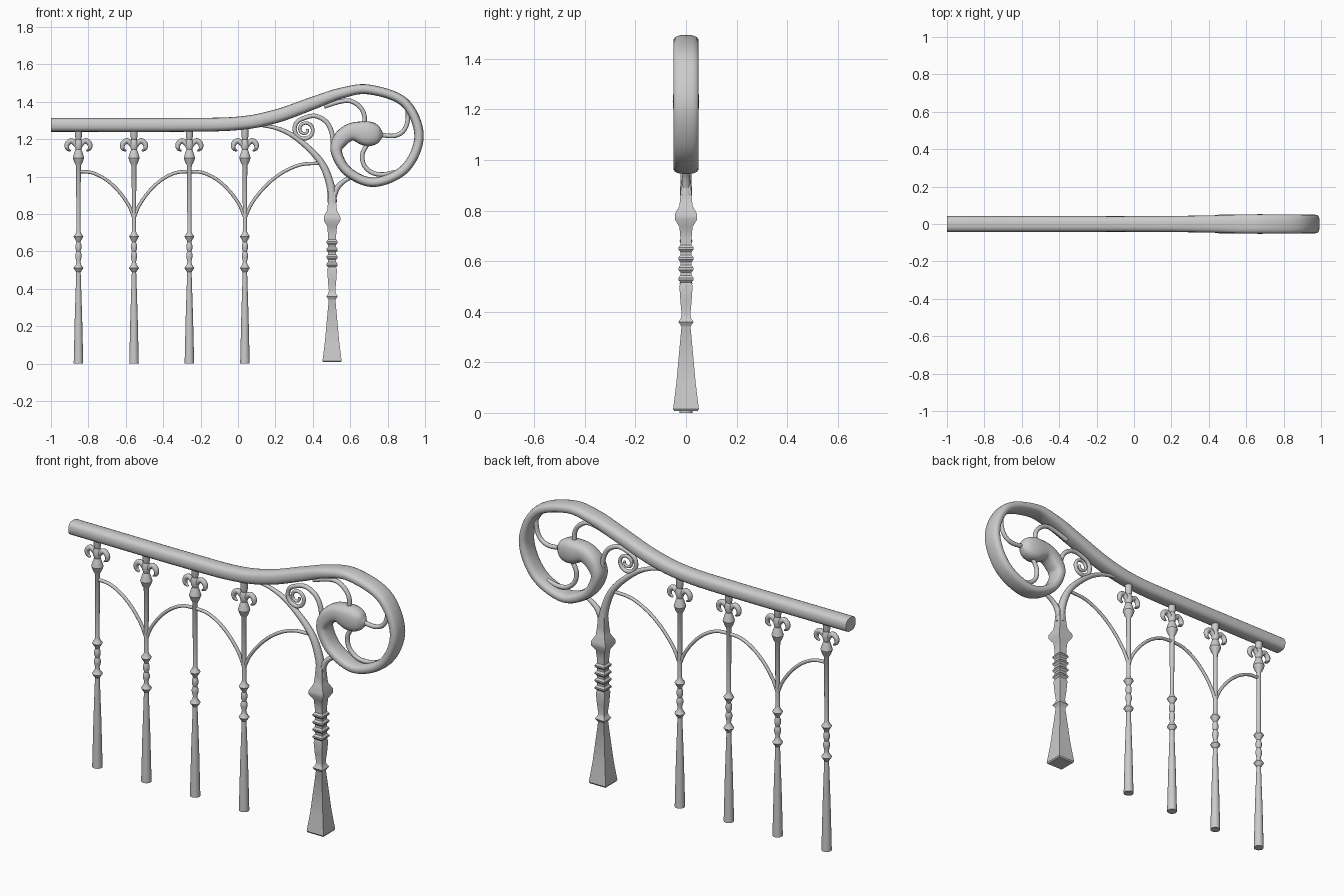
import bpy, bmesh, math
from mathutils import Vector

if "Cube" in bpy.data.objects:
    bpy.data.objects.remove(bpy.data.objects["Cube"])

metal = bpy.data.materials.new("grey metal")
metal.use_nodes = True
metal.diffuse_color = (0.6, 0.6, 0.6, 1)
metal.node_tree.nodes["Principled BSDF"].inputs["Base Color"].default_value = (0.6, 0.6, 0.6, 1)


def skin(name, rings, angle=40):
    """Join equal vertex rings into a capped, smooth-shaded solid."""
    bm = bmesh.new()
    loops = [[bm.verts.new(p) for p in ring] for ring in rings]
    n = len(loops[0])
    for a, b in zip(loops, loops[1:]):
        for i in range(n):
            j = (i + 1) % n
            bm.faces.new((a[i], a[j], b[j], b[i]))
    bm.faces.new(loops[0][::-1])
    bm.faces.new(loops[-1])
    bmesh.ops.recalc_face_normals(bm, faces=bm.faces)
    mesh = bpy.data.meshes.new(name)
    bm.to_mesh(mesh)
    bm.free()
    mesh.materials.append(metal)
    obj = bpy.data.objects.new(name, mesh)
    bpy.context.collection.objects.link(obj)
    bpy.ops.object.select_all(action="DESELECT")
    obj.select_set(True)
    bpy.context.view_layer.objects.active = obj
    bpy.ops.object.shade_smooth_by_angle(angle=math.radians(angle))
    return obj


def spline(points, steps):
    """Catmull-Rom curve through points of any size."""
    pts = [Vector(p) for p in points]
    pts = [2 * pts[0] - pts[1]] + pts + [2 * pts[-1] - pts[-2]]
    out = []
    for a, b, c, d in zip(pts, pts[1:], pts[2:], pts[3:]):
        for s in range(steps):
            t = s / steps
            out.append(0.5 * (2 * b + (c - a) * t + (2 * a - 5 * b + 4 * c - d) * t ** 2
                              + (3 * b - a - 3 * c + d) * t ** 3))
    return out + [pts[-2]]


def sweep(name, points, steps=7, sides=10, power=1.0):
    """Sweep a rounded section along x, z, half thickness, half depth."""
    path = spline(points, steps)
    rings = []
    for i, p in enumerate(path):
        d = path[min(i + 1, len(path) - 1)] - path[max(i - 1, 0)]
        t = Vector((d[0], d[1])).normalized()
        ring = []
        for k in range(sides):
            a = math.tau * k / sides
            c, s = math.cos(a), math.sin(a)
            u = math.copysign(abs(c) ** power, c) * p[2]
            v = math.copysign(abs(s) ** power, s) * p[3]
            ring.append((p[0] - t.y * u, v, p[1] + t.x * u))
        rings.append(ring)
    return skin(name, rings)


def tube(name, points, r0, r1=None):
    """Round bar tapering from r0 to r1 through x, z points."""
    r1 = r0 if r1 is None else r1
    last = len(points) - 1
    rs = [r0 + (r1 - r0) * i / last for i in range(last + 1)]
    return sweep(name, [(x, z, r, r) for (x, z), r in zip(points, rs)])


def turn(name, x, profile, sides):
    """Turned post from (z, half width) pairs; four sides gives a square post."""
    k = 1 / math.cos(math.pi / 4) if sides == 4 else 1
    rings = [[(x + r * k * math.cos(math.tau * (i + 0.5) / sides),
               r * k * math.sin(math.tau * (i + 0.5) / sides), z)
              for i in range(sides)] for z, r in profile]
    return skin(name, rings, 35)


# Handrail rolling into the end scroll and its bulb
sweep("handrail", [
    (-1, 1.277, .037, .042), (-.31, 1.277, .037, .042), (0, 1.285, .036, .042),
    (.2, 1.322, .036, .043), (.4, 1.393, .034, .046), (.55, 1.446, .029, .05),
    (.7, 1.466, .026, .05), (.89, 1.397, .025, .05), (.968, 1.22, .025, .05),
    (.895, 1.045, .025, .05), (.73, .97, .025, .05), (.59, 1.025, .026, .05),
    (.527, 1.13, .03, .05), (.55, 1.2, .042, .05), (.61, 1.24, .048, .05),
    (.69, 1.23, .066, .052), (.745, 1.225, .05, .04), (.774, 1.223, .012, .012),
], steps=8, sides=20, power=0.75)

# Slender turned balusters with hooked finials
baluster = [(0, .026), (.25, .02), (.49, .012), (.495, .016), (.512, .027), (.53, .014),
            (.545, .011), (.57, .017), (.585, .017), (.6, .011), (.615, .016),
            (.635, .016), (.65, .011), (.66, .015), (.68, .027), (.698, .014),
            (.71, .011), (1.06, .013), (1.075, .022), (1.1, .031), (1.13, .022),
            (1.145, .016), (1.16, .021), (1.185, .021), (1.2, .015), (1.215, .019), (1.27, .019)]
columns = [-.853, -.556, -.26, .037]
for n, x in enumerate(columns, 1):
    turn(f"baluster_{n}", x, baluster, 16)
    for side, s in (("left", 1), ("right", -1)):
        sweep(f"finial_hook_{side}_{n}", [
            (x, 1.155, .014, .014), (x + s * .02, 1.18, .014, .014),
            (x + s * .04, 1.192, .014, .014), (x + s * .06, 1.175, .014, .014),
            (x + s * .06, 1.15, .01, .012), (x + s * .042, 1.137, .004, .006)], steps=5)

# Arch bars springing from every second baluster
spring, crown = .78, 1.028
for n, (foot, top, peak) in enumerate([(columns[1], columns[0], crown), (columns[1], columns[2], crown),
                                       (columns[3], columns[2], crown), (columns[3], .43, 1.072)], 1):
    span, rise = top - foot, peak - spring
    tube(f"arch_bar_{n}", [(foot + span * f, spring + rise * g) for f, g in
                           [(0, 0), (.1, .28), (.28, .58), (.5, .82), (.75, .97), (1, 1)]], .009)

# Square newel post
newel_x = .503
newel = [(.008, .047), (.015, .051), (.12, .038), (.34, .018), (.345, .02), (.36, .03),
         (.375, .02), (.39, .017), (.44, .022), (.5, .026)]
for z in (.53, .57, .61, .65):
    newel += [(z - .014, .022), (z - .004, .03), (z + .004, .03), (z + .014, .022)]
newel += [(.69, .022), (.735, .026), (.765, .044), (.785, .044), (.82, .026), (.86, .022), (.92, .018)]
turn("newel_post", newel_x, newel, 4)

# Branches from the newel to the rail and scroll
tube("newel_branch", [(.505, .86), (.495, .95), (.46, 1.05), (.4, 1.13), (.3, 1.215),
                      (.21, 1.258), (.12, 1.275)], .025, .008)
tube("scroll_branch", [(.505, .88), (.53, .94), (.565, .975), (.62, 1.005)], .018, .01)

# Small spiral tendril beside the scroll
curl = [(.51, 1.17), (.5, 1.24), (.47, 1.295), (.41, 1.325), (.345, 1.31)]
for i in range(15):
    a = math.radians(145 + i * 42)
    r = .058 - .0032 * i
    curl.append((.358 + r * math.cos(a), 1.252 + r * math.sin(a)))
tube("spiral_tendril", curl, .013, .007)

# Tendrils linking the bulb to the scroll
tube("tendril_top", [(.46, 1.375), (.54, 1.4), (.6, 1.405), (.65, 1.375), (.675, 1.33), (.675, 1.27)], .012)
tube("tendril_right", [(.87, 1.425), (.905, 1.36), (.905, 1.29), (.88, 1.24), (.83, 1.218), (.75, 1.225)], .012)
tube("tendril_bottom", [(.695, 1.18), (.665, 1.12), (.675, 1.06), (.72, 1.02), (.78, 1.012), (.84, 1.025)], .012)
